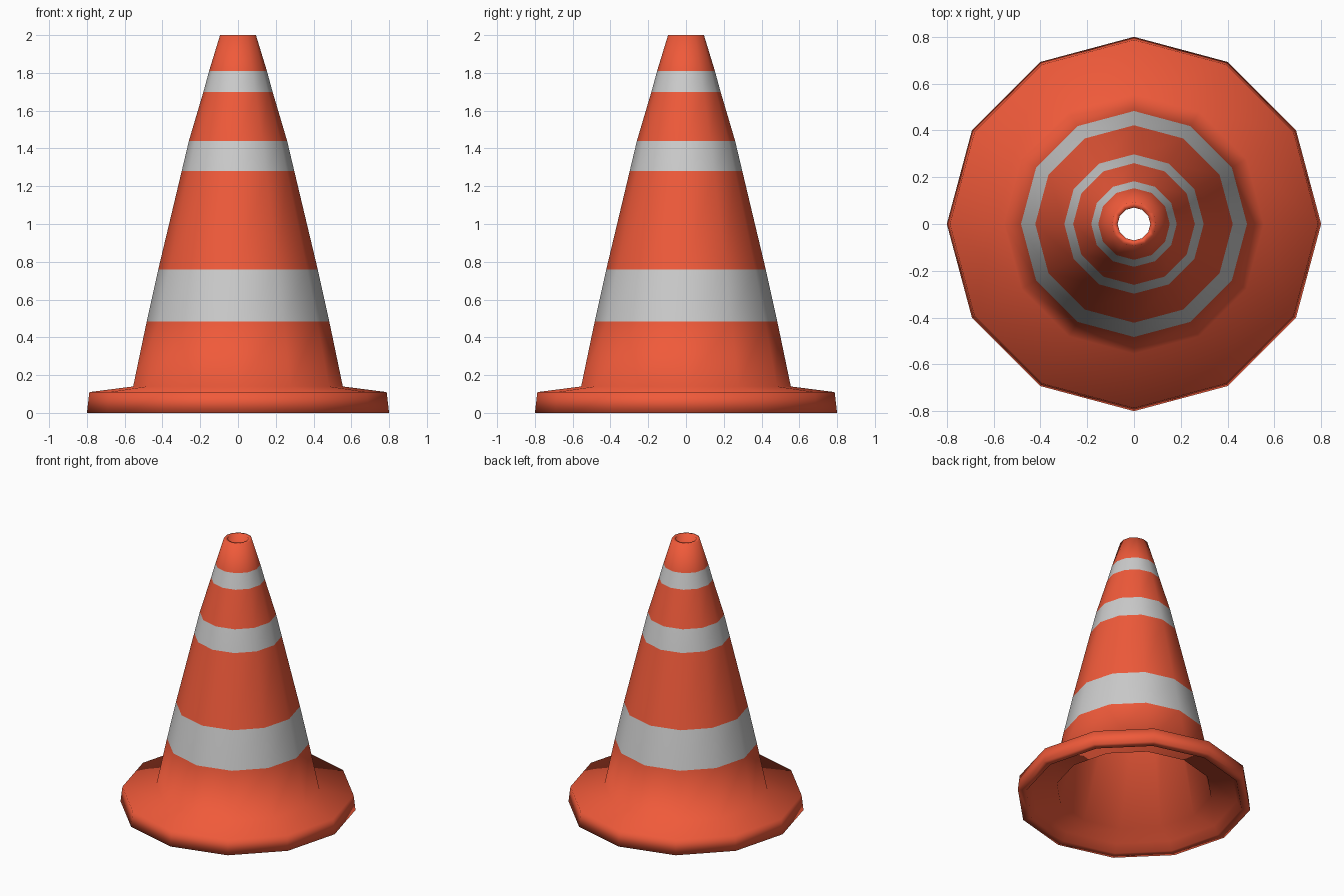
import bpy, bmesh, math

if "Cube" in bpy.data.objects:
    bpy.data.objects.remove(bpy.data.objects["Cube"])

SIDES = 12


def material(name, color):
    m = bpy.data.materials.new(name)
    m.diffuse_color = color
    m.use_nodes = True
    m.node_tree.nodes["Principled BSDF"].inputs["Base Color"].default_value = m.diffuse_color
    return m


# Outer skin from foot to tip, then inner skin back down: (radius, height)
outer = [(0.80, 0.0), (0.787, 0.11), (0.555, 0.14), (0.483, 0.485), (0.422, 0.76),
         (0.298, 1.28), (0.26, 1.44), (0.183, 1.70), (0.153, 1.81), (0.095, 2.0)]
inner = [(0.07, 2.0), (0.237, 1.43), (0.53, 0.075), (0.71, 0.06), (0.74, 0.0)]
profile = outer + inner
white_bands = {3, 5, 7}  # profile segments that carry the reflective stripes

# Revolve the closed profile into a hollow 12-sided shell
bm = bmesh.new()
rings = []
for r, z in profile:
    rings.append([bm.verts.new((r * math.cos(i * math.tau / SIDES),
                                r * math.sin(i * math.tau / SIDES), z))
                  for i in range(SIDES)])
for k, low in enumerate(rings):
    high = rings[(k + 1) % len(rings)]
    for i in range(SIDES):
        j = (i + 1) % SIDES
        face = bm.faces.new((low[i], low[j], high[j], high[i]))
        face.smooth = True
        face.material_index = 1 if k in white_bands else 0
bmesh.ops.recalc_face_normals(bm, faces=bm.faces)

# Traffic cone object with orange body and grey-white stripes
mesh = bpy.data.meshes.new("traffic_cone")
bm.to_mesh(mesh)
bm.free()
mesh.materials.append(material("orange", (0.87, 0.102, 0.042, 1)))
mesh.materials.append(material("stripe", (0.76, 0.76, 0.76, 1)))
cone = bpy.data.objects.new("traffic_cone", mesh)
bpy.context.collection.objects.link(cone)
